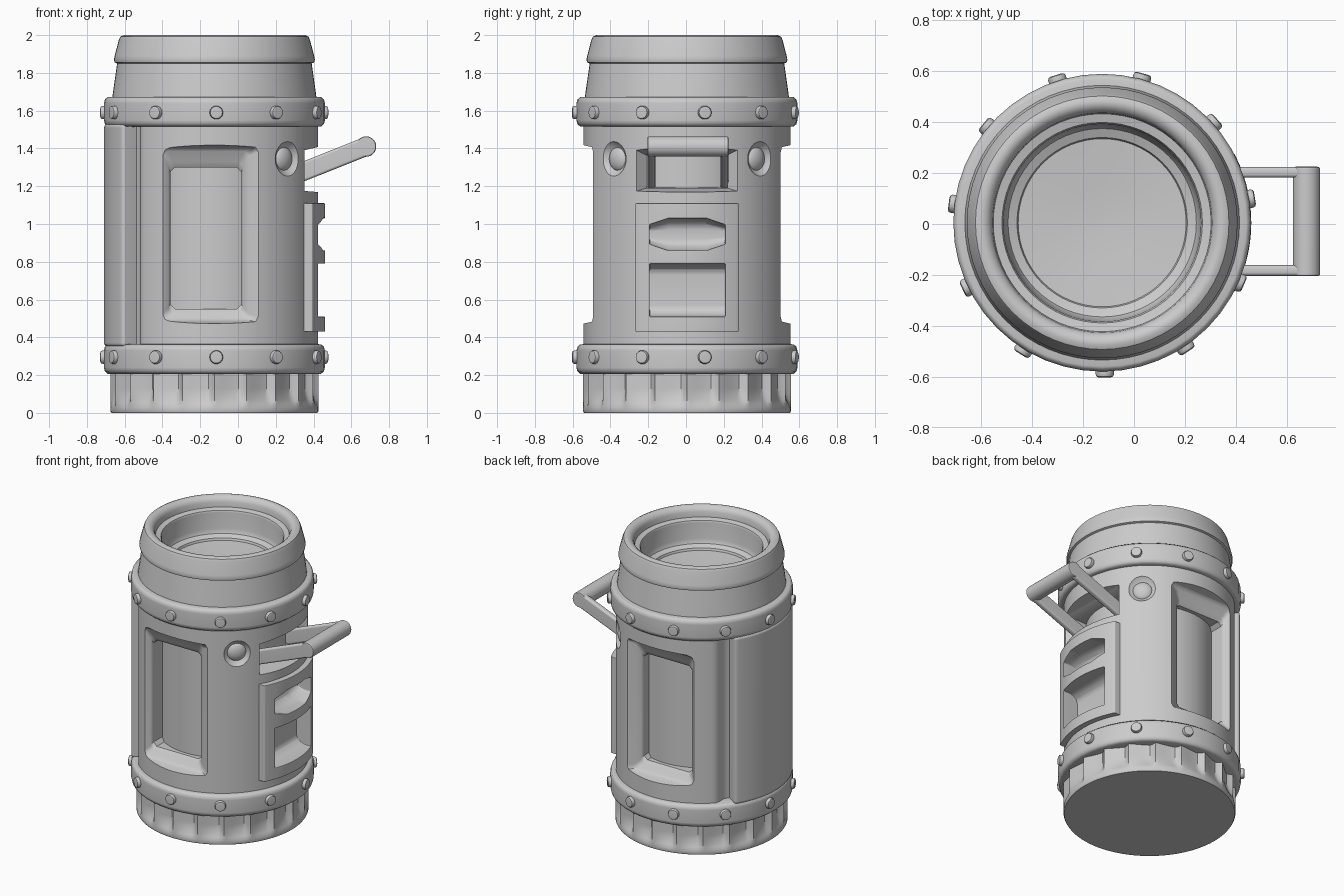
import bpy, bmesh, math
from mathutils import Matrix, Vector

cube = bpy.data.objects.get("Cube")
if cube:
    bpy.data.objects.remove(cube, do_unlink=True)

CENTRE = Vector((-0.125, 0.005, 0))

grey = bpy.data.materials.new("plain grey")
grey.use_nodes = True
grey.diffuse_color = (0.6, 0.6, 0.6, 1)
grey.node_tree.nodes["Principled BSDF"].inputs["Base Color"].default_value = (0.6, 0.6, 0.6, 1)


def finish(name, bm):
    """Turn a bmesh into a named object standing on the body axis."""
    bmesh.ops.recalc_face_normals(bm, faces=bm.faces)
    mesh = bpy.data.meshes.new(name)
    bm.to_mesh(mesh)
    bm.free()
    mesh.materials.append(grey)
    ob = bpy.data.objects.new(name, mesh)
    ob.location = CENTRE
    bpy.context.collection.objects.link(ob)
    return ob


def activate(ob):
    bpy.ops.object.select_all(action="DESELECT")
    ob.select_set(True)
    bpy.context.view_layer.objects.active = ob


def smooth(ob, angle=38):
    activate(ob)
    bpy.ops.object.shade_smooth_by_angle(angle=math.radians(angle))
    ob.modifiers.new("even shading", "WEIGHTED_NORMAL").keep_sharp = True


def bevel(ob, width, segments=2):
    mod = ob.modifiers.new("soft edges", "BEVEL")
    mod.width, mod.segments = width, segments
    mod.limit_method, mod.angle_limit = "ANGLE", math.radians(30)
    activate(ob)
    bpy.ops.object.modifier_apply(modifier=mod.name)
    smooth(ob)


def boolean(ob, cutter, operation="DIFFERENCE"):
    mod = ob.modifiers.new("cut", "BOOLEAN")
    mod.object, mod.operation, mod.solver = cutter, operation, "EXACT"
    activate(ob)
    bpy.ops.object.modifier_apply(modifier=mod.name)


def lathe(name, profile, sides=64, dent=None):
    """Spin (radius, z) points; dent(angle, z) lowers the radius."""
    bm = bmesh.new()
    rings = []
    for r, z in profile:
        ring = []
        for i in range(sides):
            a = math.tau * i / sides
            rr = r - (dent(a, z) if dent else 0)
            ring.append(bm.verts.new((rr * math.cos(a), rr * math.sin(a), z)))
        rings.append(ring)
    for low, high in zip(rings, rings[1:]):
        for i in range(sides):
            j = (i + 1) % sides
            bm.faces.new((low[i], low[j], high[j], high[i]))
    bm.faces.new(rings[0])
    bm.faces.new(rings[-1])
    return finish(name, bm)


def loft(name, degrees, sections, offset=0, trim=0.0):
    """Block along an outward direction; sections are (distance, half width, z0, z1)."""
    bm = bmesh.new()
    a = math.radians(degrees)
    out = Vector((math.cos(a), math.sin(a), 0))
    side = Vector((-out.y, out.x, 0))
    loops = []
    for d, w, z0, z1 in sections:
        outline = [(-w, z0), (w, z0), (w, z1), (-w, z1)]
        if trim:
            zs = min(trim, (z1 - z0) * 0.2)
            outline = [(-w, z0 + zs), (trim - w, z0), (w - trim, z0), (w, z0 + zs),
                       (w, z1 - zs), (w - trim, z1), (trim - w, z1), (-w, z1 - zs)]
        loops.append([bm.verts.new(out * d + side * (offset + t) + Vector((0, 0, z)))
                      for t, z in outline])
    for low, high in zip(loops, loops[1:]):
        for i in range(len(low)):
            j = (i + 1) % len(low)
            bm.faces.new((low[i], low[j], high[j], high[i]))
    bm.faces.new(loops[0])
    bm.faces.new(loops[-1])
    return finish(name, bm)


def ball(name, degrees, distance, z, radius, flat=1):
    bm = bmesh.new()
    bmesh.ops.create_uvsphere(bm, u_segments=24, v_segments=16, radius=radius)
    bm.transform(Matrix.Rotation(math.radians(degrees), 4, "Z")
                 @ Matrix.Translation((distance, 0, z))
                 @ Matrix.Diagonal((flat, 1, 1, 1)))
    return finish(name, bm)


# Base with scooped grip
def scoop(a, z):
    u = (a / math.tau * 20) % 1
    depth = math.sin(u / 0.85 * math.pi / 2) if u < 0.85 else (1 - u) / 0.15
    rise = max(0, min(1, (z - 0.03) / 0.1))
    return 0.035 * depth * math.sin(rise * math.pi / 2)


smooth(lathe("base_grip", [(0.545, 0), (0.55, 0.008), (0.55, 0.03), (0.55, 0.05), (0.55, 0.07),
                           (0.55, 0.1), (0.55, 0.13), (0.55, 0.215)], 200, scoop), 35)

# Riveted bands
RIVETS = 11
for name, z, rivet_z in (("lower", 0.285, 0.295), ("upper", 1.594, 1.59)):
    smooth(lathe(name + "_band", [(0.5, z - 0.08), (0.565, z - 0.078), (0.58, z - 0.065),
                                  (0.585, z - 0.045), (0.585, z + 0.045), (0.58, z + 0.065),
                                  (0.565, z + 0.078), (0.5, z + 0.08)], 48), 50)
    for i in range(RIVETS):
        bm = bmesh.new()
        bmesh.ops.create_cone(bm, cap_ends=True, segments=14, radius1=0.036, radius2=0.036, depth=0.05)
        bm.transform(Matrix.Rotation(math.radians(-89) + math.tau * i / RIVETS, 4, "Z")
                     @ Matrix.Translation((0.583, 0, rivet_z)) @ Matrix.Rotation(math.pi / 2, 4, "Y"))
        bevel(finish(f"{name}_rivet_{i + 1}", bm), 0.012)

# Collar, rolled lip and sunken top
smooth(lathe("collar_and_lip", [
    (0.45, 1.66), (0.54, 1.672), (0.538, 1.69), (0.515, 1.85), (0.528, 1.855), (0.532, 1.87),
    (0.528, 1.89), (0.506, 1.975), (0.498, 1.992), (0.48, 2.0), (0.46, 1.998), (0.442, 1.985),
    (0.432, 1.965), (0.428, 1.93), (0.394, 1.922), (0.388, 1.91), (0.384, 1.8), (0.37, 1.77),
    (0.335, 1.755), (0.33, 1.74), (0.15, 1.725), (0.02, 1.72)]), 40)

# Inner core seen through the windows
smooth(lathe("inner_core", [(0.41, 0.3), (0.41, 1.55)]))


# Body shell with a groove beside the spine, window, pocket and lamp recesses
def groove(a, z):
    away = abs(math.degrees(a) - 180)
    t = max(0, min(1, (46 - away) / 9))
    return 0.05 * t * t * (3 - 2 * t)


body = lathe("body_shell", [(0.548, 0.25), (0.548, 1.62)], 144, groove)
window = [(0.3, 0.188, 0.55, 1.3), (0.435, 0.188, 0.55, 1.3), (0.455, 0.198, 0.53, 1.33),
          (0.475, 0.228, 0.5, 1.385), (0.495, 0.275, 0.485, 1.405), (0.6, 0.46, 0.46, 1.43)]
cutters = [loft("window_cutter", -90, window, -0.045, 0.025),
           loft("window_cutter", 90, window, 0.045, 0.025),
           loft("pocket_cutter", 0, [(0.3, 0.215, 1.2, 1.36), (0.43, 0.215, 1.19, 1.365),
                                     (0.475, 0.265, 1.175, 1.39), (0.6, 0.38, 1.165, 1.42)])]
cutters += [ball("lamp_cutter", a, 0.62, 1.345, 0.117) for a in (-45, 45)]

# Raised panel with two scooped openings
vents = []
for z0, z1, trim in ((0.86, 1.03, 0.1), (0.51, 0.79, 0)):
    vents.append(loft("vent_cutter", 0, [
        (0.435, 0.2, z0 + 0.06, z1 - 0.06), (0.445, 0.2, z0 + 0.03, z1 - 0.03),
        (0.47, 0.2, z0 + 0.01, z1 - 0.01), (0.5, 0.2, z0, z1), (0.7, 0.2, z0, z1)], 0.002, trim))
panel = loft("vent_panel", 0, [(0.44, 0.273, 0.43, 1.11), (0.7, 0.273, 0.43, 1.11)])
limit = lathe("panel_limit", [(0.586, 0.2), (0.586, 1.4)], 96)
boolean(panel, limit, "INTERSECT")
for cutter in vents:
    boolean(panel, cutter)
for cutter in cutters + vents:
    boolean(body, cutter)
for helper in cutters + vents + [limit]:
    bpy.data.objects.remove(helper, do_unlink=True)
smooth(body)
bevel(panel, 0.014)

# Spine plate opposite the handle
bm = bmesh.new()
angles = [math.radians(180 + 34 * i / 10) for i in range(-10, 11)]
outline = [(r * math.cos(a), r * math.sin(a))
           for r, sweep in ((0.584, angles), (0.47, angles[::-1])) for a in sweep]
face = bm.faces.new([bm.verts.new((x, y, 0.35)) for x, y in outline])
moved = bmesh.ops.extrude_face_region(bm, geom=[face])["geom"]
bmesh.ops.translate(bm, vec=(0, 0, 1.18), verts=[v for v in moved if isinstance(v, bmesh.types.BMVert)])
bevel(finish("spine_plate", bm), 0.02, 3)

# Side lamps
for name, a in (("front_lamp", -45), ("back_lamp", 45)):
    smooth(ball(name, a, 0.507, 1.345, 0.066, 0.55))

# Carrying handle: two arms and a round grip
TILT = Matrix.Translation((0.803, 0.005, 1.41)) @ Matrix.Rotation(math.radians(-21.7), 4, "Y")
for name, side in (("front", -1), ("back", 1)):
    bm = bmesh.new()
    bmesh.ops.create_cube(bm, size=1)
    bm.transform(TILT @ Matrix.Translation((-0.235, side * 0.193, 0))
                 @ Matrix.Diagonal((0.5, 0.042, 0.1, 1)))
    bevel(finish(f"handle_{name}_arm", bm), 0.014, 3)
bm = bmesh.new()
bmesh.ops.create_cone(bm, cap_ends=True, segments=28, radius1=0.054, radius2=0.054, depth=0.43)
bm.transform(TILT @ Matrix.Rotation(math.pi / 2, 4, "X"))
bevel(finish("handle_grip", bm), 0.01)
